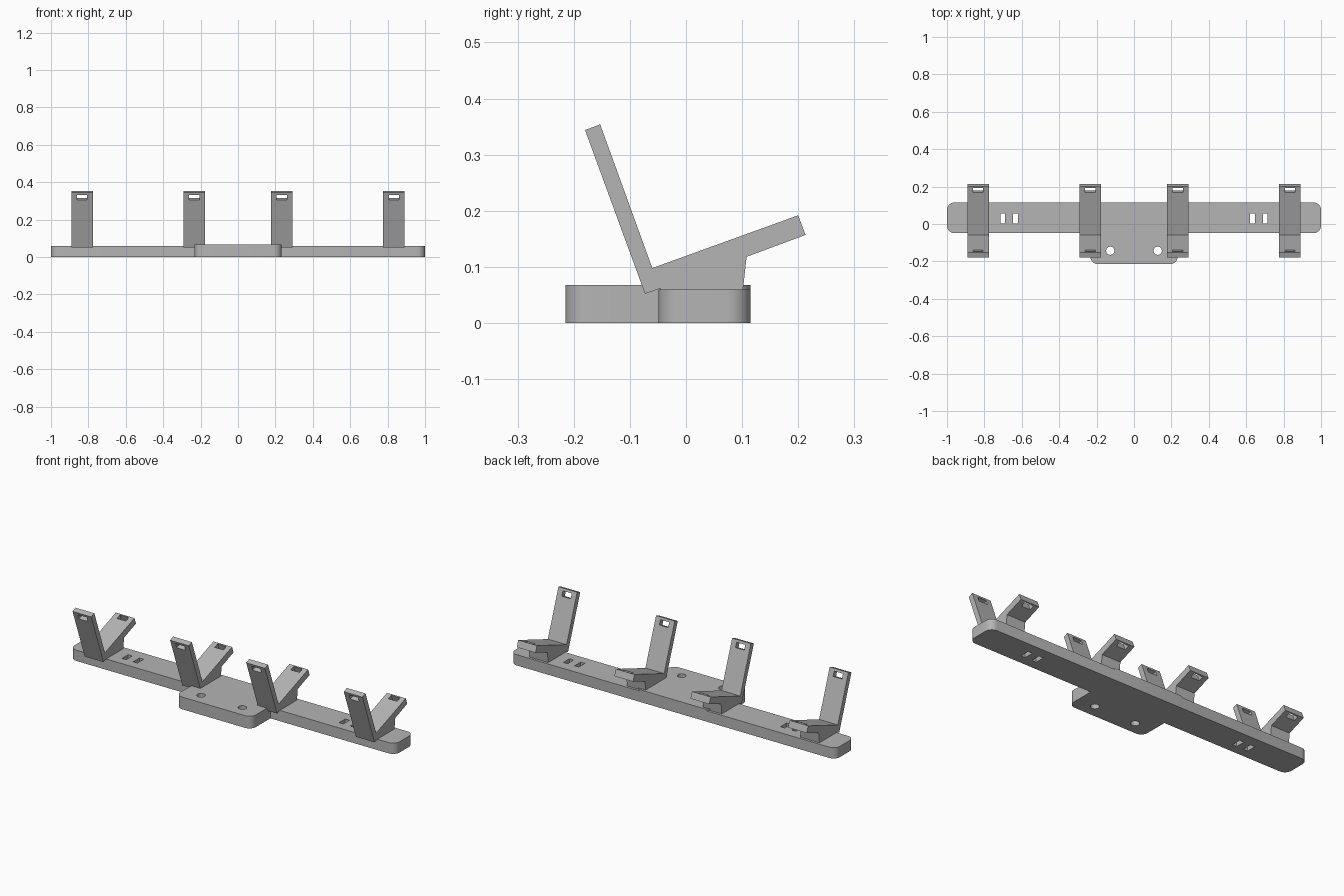
import bpy, bmesh, math
from mathutils import Vector, Matrix

cube = bpy.data.objects.get("Cube")
if cube:
    bpy.data.objects.remove(cube, do_unlink=True)

# Single plain grey material
GREY = (0.46, 0.46, 0.46, 1)
grey = bpy.data.materials.new("plain_grey")
grey.use_nodes = True
grey.diffuse_color = GREY
grey.node_tree.nodes["Principled BSDF"].inputs["Base Color"].default_value = GREY


def finish(name, bm):
    bmesh.ops.recalc_face_normals(bm, faces=bm.faces)
    mesh = bpy.data.meshes.new(name)
    bm.to_mesh(mesh)
    bm.free()
    mesh.materials.append(grey)
    obj = bpy.data.objects.new(name, mesh)
    bpy.context.collection.objects.link(obj)
    return obj


def box(name, centre, size, tilt=0, radius=0):
    """Box turned about x by tilt, with optional rounded upright edges."""
    bm = bmesh.new()
    bmesh.ops.create_cube(bm, size=1, matrix=Matrix.Diagonal((*size, 1)))
    if radius:
        upright = [e for e in bm.edges
                   if abs(e.verts[0].co.z - e.verts[1].co.z) > 0.01]
        bmesh.ops.bevel(bm, geom=upright, offset=radius, segments=8,
                        profile=0.5, affect='EDGES')
    bm.transform(Matrix.Translation(centre) @ Matrix.Rotation(tilt, 4, 'X'))
    return finish(name, bm)


def cylinder(name, centre, radius, depth):
    bm = bmesh.new()
    bmesh.ops.create_cone(bm, cap_ends=True, segments=32, radius1=radius,
                          radius2=radius, depth=depth,
                          matrix=Matrix.Translation(centre))
    return finish(name, bm)


def combine(obj, other, operation):
    """Apply a boolean with a helper object, then drop the helper."""
    mod = obj.modifiers.new("combine", 'BOOLEAN')
    mod.operation, mod.object, mod.solver = operation, other, 'EXACT'
    bpy.context.view_layer.objects.active = obj
    bpy.ops.object.modifier_apply(modifier=mod.name)
    bpy.data.objects.remove(other, do_unlink=True)


# Long bar joined to the slightly thicker middle platform
base = box("mounting_base", (0, 0.033, 0.03), (2, 0.164, 0.06), radius=0.04)
platform = box("platform", (0, -0.05, 0.034), (0.466, 0.33, 0.068), radius=0.04)
combine(base, platform, 'UNION')

# Screw holes and paired strap slots
for side in (-1, 1):
    combine(base, cylinder("hole_cutter", (side * 0.127, -0.143, 0.03), 0.022, 0.3),
            'DIFFERENCE')
    for x in (0.633, 0.702):
        combine(base, box("slot_cutter", (side * x, 0.029, 0.03), (0.026, 0.054, 0.3)),
                'DIFFERENCE')
bpy.ops.object.select_all(action='DESELECT')
base.select_set(True)
bpy.context.view_layer.objects.active = base
bpy.ops.object.shade_smooth_by_angle(angle=math.radians(30))

# V-shaped cradle side outline as (y, z)
CRADLE = [(-0.073, 0.052), (-0.18, 0.344), (-0.153, 0.354), (-0.06, 0.098),
          (0.2, 0.192), (0.213, 0.157), (0.108, 0.118), (0.101, 0.055),
          (-0.045, 0.055), (-0.045, 0.062)]
WIDTH = 0.115
TILT = math.radians(20)


def cradle(name, x):
    bm = bmesh.new()
    face = bm.faces.new([bm.verts.new((x - WIDTH / 2, y, z)) for y, z in CRADLE])
    grown = bmesh.ops.extrude_face_region(bm, geom=[face])
    bmesh.ops.translate(bm, vec=Vector((WIDTH, 0, 0)),
                        verts=[g for g in grown["geom"] if isinstance(g, bmesh.types.BMVert)])
    obj = finish(name, bm)
    # One strap slot through the upright, one through the low arm
    combine(obj, box("cutter", (x, -0.157, 0.323), (0.054, 0.1, 0.028), TILT), 'DIFFERENCE')
    combine(obj, box("cutter", (x, 0.187, 0.167), (0.054, 0.028, 0.1), TILT), 'DIFFERENCE')


for side, label in ((-1, "right"), (1, "left")):
    cradle(label + "_inner_cradle", side * 0.234)
    cradle(label + "_outer_cradle", side * 0.834)
